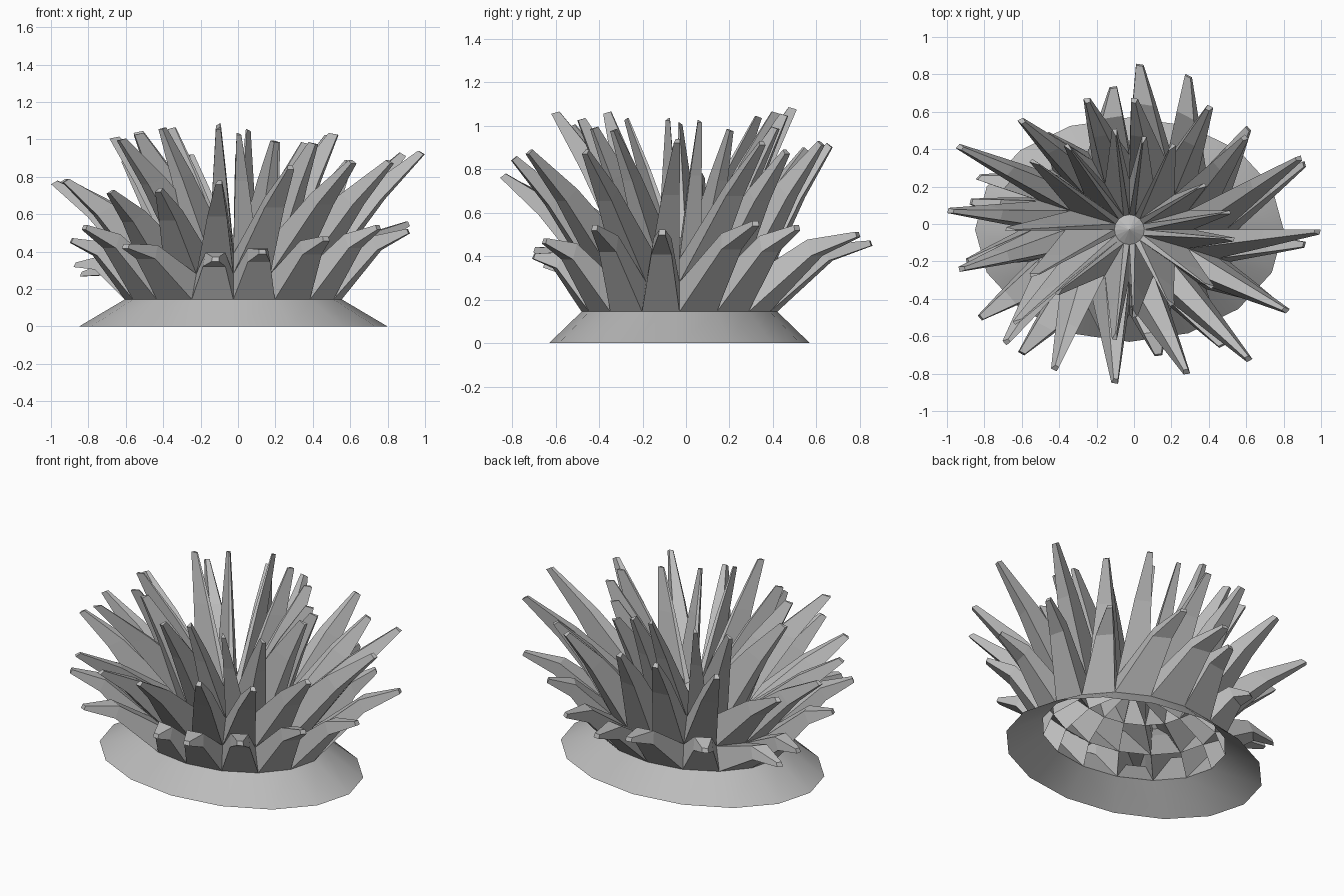
import bpy
import bmesh
from math import cos, sin, radians, tau
from mathutils import Vector

default = bpy.data.objects.get("Cube")
if default:
    bpy.data.objects.remove(default, do_unlink=True)

SIDES = 16
CENTRE = Vector((-0.025, -0.03, 0))

grey = bpy.data.materials.new("plain grey")
grey.use_nodes = True
colour = (0.5, 0.5, 0.5, 1)
grey.diffuse_color = colour
grey.node_tree.nodes["Principled BSDF"].inputs["Base Color"].default_value = colour


def add_ring(bm, rx, ry, z):
    """Make an elliptical loop of vertices."""
    ring = []
    for i in range(SIDES):
        a = tau * i / SIDES
        ring.append(bm.verts.new(CENTRE + Vector((rx * cos(a), ry * sin(a), z))))
    return ring


def bridge(bm, lower, upper):
    """Join two equal closed loops with quads."""
    n = len(lower)
    for i in range(n):
        j = (i + 1) % n
        bm.faces.new((lower[i], lower[j], upper[j], upper[i]))


def finish(bm, name):
    mesh = bpy.data.meshes.new(name)
    bm.to_mesh(mesh)
    bm.free()
    mesh.materials.append(grey)
    obj = bpy.data.objects.new(name, mesh)
    bpy.context.collection.objects.link(obj)
    return obj


def add_blade(bm, base, tip, arch, mid_scale, tip_scale):
    """Grow a hollow, bent, tapering blade out of one dome cell."""
    root = sum((v.co for v in base), Vector()) / len(base)
    middle = root.lerp(tip, 0.58) + Vector((0, 0, arch))
    lower = base
    for point, scale in ((middle, mid_scale), (tip, tip_scale)):
        upper = [bm.verts.new(point + (v.co - root) * scale) for v in base]
        bridge(bm, lower, upper)
        lower = upper
    bm.faces.new(lower)


# Flared skirt, open underneath, with a soft wall
bm = bmesh.new()
bridge(bm, add_ring(bm, 0.825, 0.6, 0), add_ring(bm, 0.58, 0.45, 0.145))
for face in bm.faces:
    face.smooth = True
finish(bm, "base_skirt")

# Blade tips, anticlockwise from the +x side
outer_tips = [
    (.91, .32, .55), (.61, .51, .53), (.29, .79, .5), (.03, .85, .46),
    (-.11, .73, .43), (-.47, .48, .36), (-.83, .25, .28), (-.87, .12, .33),
    (-.89, -.2, .46), (-.82, -.5, .53), (-.6, -.69, .43), (-.12, -.65, .36),
    (.13, -.7, .4), (.47, -.65, .47), (.75, -.42, .53), (.91, -.11, .51)]
middle_tips = [
    (.88, .35, .92), (.59, .46, .88), (.4, .62, .92), (0, .66, .91),
    (-.25, .66, .91), (-.6, .55, .89), (-.93, .41, .78), (-.98, .07, .77),
    (-.92, -.24, .78), (-.68, -.63, .72), (-.42, -.77, .73), (-.1, -.84, .77),
    (.28, -.79, .85), (.61, -.72, .88), (.81, -.46, .88), (.98, -.04, .93)]
inner_tips = [
    (.49, .06, 1.02), (.36, .2, .98), (.2, .41, .99), (.05, .45, 1.05),
    (-.1, .49, 1.08), (-.35, .41, 1.06), (-.53, .33, 1.04), (-.66, -.03, 1.01),
    (-.53, -.27, 1.03), (-.62, -.52, 1), (-.4, -.36, 1.06), (-.1, -.6, 1.06),
    (0, -.48, 1.03), (.19, -.42, .99), (.4, -.33, .98), (.51, -.08, 1.03)]


def dome_ring(bm, latitude):
    a = radians(latitude)
    return add_ring(bm, 0.58 * cos(a), 0.45 * cos(a), 0.145 + 0.3 * sin(a))


def crown_ring(bm):
    return add_ring(bm, 0.08, 0.08, 0.44)


def add_tier(name, tips, make_lower, make_upper, arch, mid_scale, tip_scale):
    """Grow one blade from every cell between two dome rings."""
    bm = bmesh.new()
    lower, upper = make_lower(bm), make_upper(bm)
    for i, tip in enumerate(tips):
        j = (i + 1) % SIDES
        cell = [lower[i], lower[j], upper[j], upper[i]]
        add_blade(bm, cell, Vector(tip), arch, mid_scale, tip_scale)
    finish(bm, name)


# Three tiers of blades
def rim(bm):
    return dome_ring(bm, 0)


def shoulder(bm):
    return dome_ring(bm, 27)


def upper_dome(bm):
    return dome_ring(bm, 54)


add_tier("outer_blades", outer_tips, rim, shoulder, 0.06, 0.54, 0.18)
add_tier("middle_blades", middle_tips, shoulder, upper_dome, 0.03, 0.53, 0.18)
add_tier("inner_blades", inner_tips, upper_dome, crown_ring, 0.02, 0.53, 0.2)

# Small cone closing the crown
bm = bmesh.new()
edge = crown_ring(bm)
apex = bm.verts.new(CENTRE + Vector((0, 0, 0.49)))
for i in range(SIDES):
    bm.faces.new((edge[i], edge[(i + 1) % SIDES], apex))
finish(bm, "crown_cap")
